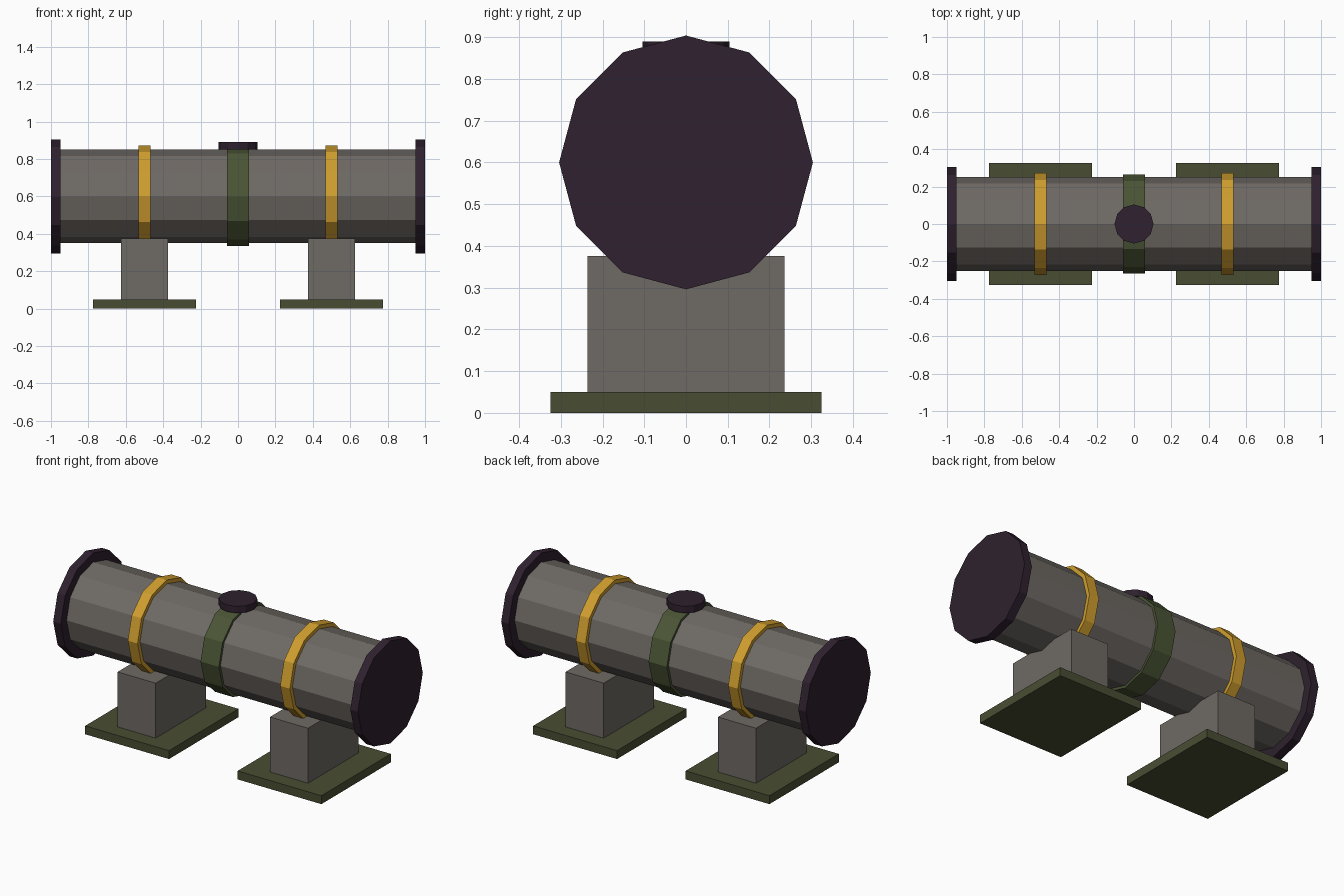
import bpy
import math

cube = bpy.data.objects.get("Cube")
if cube:
    bpy.data.objects.remove(cube, do_unlink=True)


def material(name, r, g, b):
    linear = [(c / 255) ** 2.2 for c in (r, g, b)] + [1]
    mat = bpy.data.materials.new(name)
    mat.use_nodes = True
    mat.diffuse_color = linear
    node = next(n for n in mat.node_tree.nodes if n.type == 'BSDF_PRINCIPLED')
    node.inputs["Base Color"].default_value = linear
    return mat


steel = material("warm grey steel", 110, 105, 100)
dark = material("dark plum metal", 50, 38, 50)
green = material("moss green", 76, 86, 56)
olive = material("olive base", 74, 78, 53)
yellow = material("ochre yellow", 207, 157, 50)

AXIS_Z = 0.6


def finish(name, mat):
    obj = bpy.context.object
    obj.name = name
    obj.data.name = name
    obj.data.materials.append(mat)
    return obj


def drum(name, mat, x, radius, length):
    """Twelve-sided cylinder lying along x, with a corner at the top."""
    bpy.ops.mesh.primitive_cylinder_add(
        vertices=12, radius=radius, depth=length,
        location=(x, 0, AXIS_Z), rotation=(0, math.pi / 2, 0))
    return finish(name, mat)


def box(name, mat, x, width, depth, bottom, top):
    bpy.ops.mesh.primitive_cube_add(size=1, location=(x, 0, (bottom + top) / 2))
    obj = finish(name, mat)
    obj.scale = (width, depth, top - bottom)
    return obj


# Tank body with its middle band
drum("tank_body", steel, 0, 0.25, 1.94)
drum("middle_band", green, 0, 0.265, 0.12)

# Round hatch on top
bpy.ops.mesh.primitive_cylinder_add(
    vertices=12, radius=0.104, depth=0.04, location=(0, 0, 0.87))
finish("top_hatch", dark)

# End flanges, straps and supports on both sides
for side, s in (("left", 1), ("right", -1)):
    drum(side + "_end_flange", dark, s * 0.975, 0.304, 0.05)
    drum(side + "_strap", yellow, s * 0.5, 0.273, 0.064)
    box(side + "_support_block", steel, s * 0.5, 0.25, 0.472, 0.02, 0.376)
    box(side + "_base_plate", olive, s * 0.5, 0.55, 0.65, 0, 0.05)
